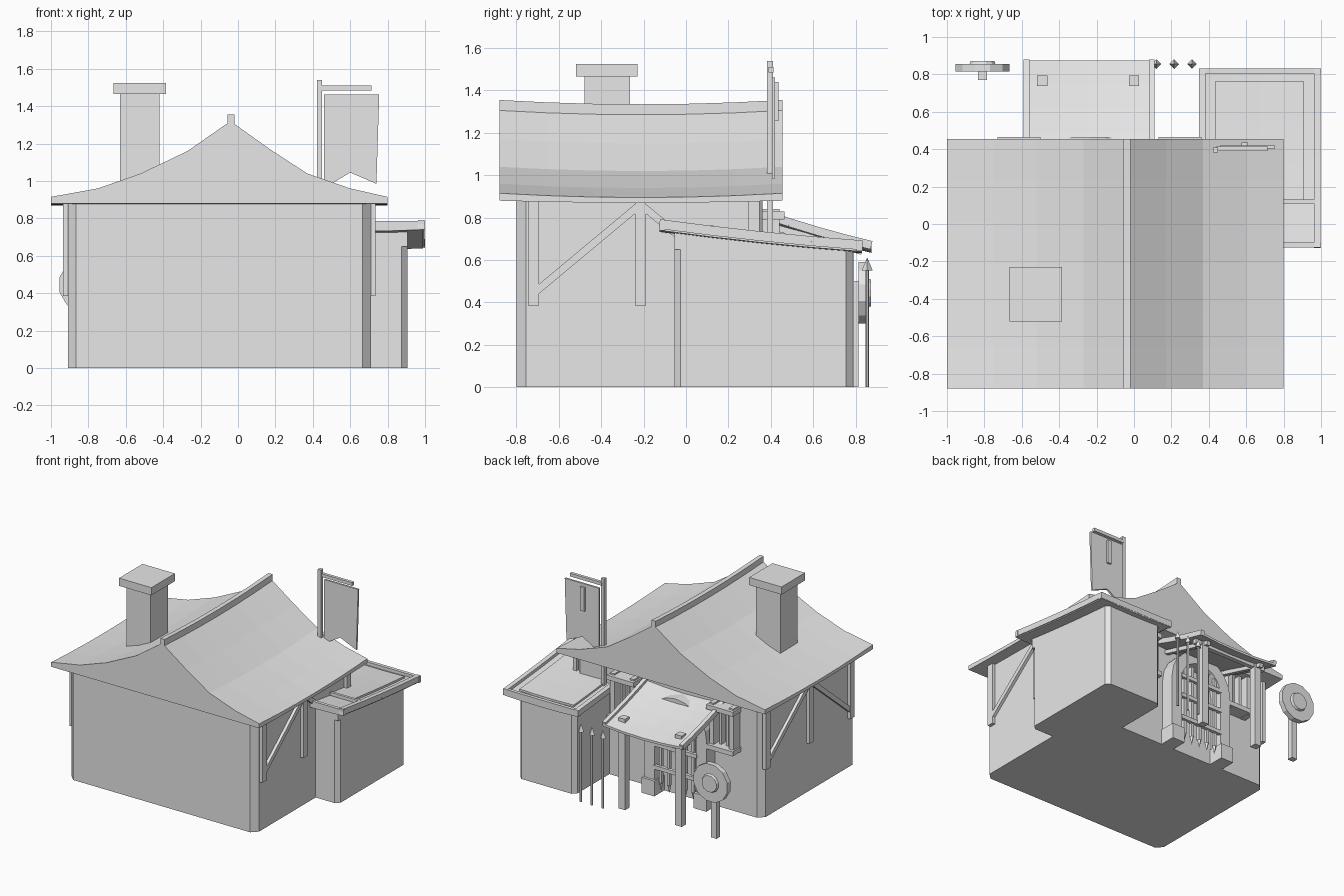
import bpy, bmesh, math
from mathutils import Vector, Matrix

if "Cube" in bpy.data.objects:
    bpy.data.objects.remove(bpy.data.objects["Cube"])

grey = bpy.data.materials.new("plain grey")
grey.use_nodes = True
grey.diffuse_color = (0.8, 0.8, 0.8, 1)
grey.node_tree.nodes["Principled BSDF"].inputs["Base Color"].default_value = (0.8, 0.8, 0.8, 1)


def finish(name, bm):
    bmesh.ops.recalc_face_normals(bm, faces=bm.faces)
    mesh = bpy.data.meshes.new(name)
    bm.to_mesh(mesh)
    bm.free()
    mesh.materials.append(grey)
    obj = bpy.data.objects.new(name, mesh)
    bpy.context.scene.collection.objects.link(obj)
    return obj


def loft(name, sections):
    """Join closed loops of equal length and cap both ends."""
    bm = bmesh.new()
    rings = [[bm.verts.new(p) for p in s] for s in sections]
    n = len(rings[0])
    for a, b in zip(rings, rings[1:]):
        for i in range(n):
            j = (i + 1) % n
            bm.faces.new((a[i], a[j], b[j], b[i]))
    bm.faces.new(rings[0])
    bm.faces.new(rings[-1])
    return finish(name, bm)


def box(name, x, y, z):
    return loft(name, [[(x[0], y[0], h), (x[1], y[0], h), (x[1], y[1], h), (x[0], y[1], h)] for h in z])


def beam(name, a, b, width, depth):
    """Straight timber from a to b; width runs sideways."""
    a, b = Vector(a), Vector(b)
    u = (b - a).normalized()
    side = u.cross(Vector((0, 0, 1))).normalized() * width / 2
    up = side.normalized().cross(u) * depth / 2
    return loft(name, [[p + side + up, p - side + up, p - side - up, p + side - up] for p in (a, b)])


def chamfered(name, x, y, z, c):
    loop = [(x[0] + c, y[0]), (x[1] - c, y[0]), (x[1], y[0] + c), (x[1], y[1] - c),
            (x[1] - c, y[1]), (x[0] + c, y[1]), (x[0], y[1] - c), (x[0], y[0] + c)]
    return loft(name, [[(px, py, h) for px, py in loop] for h in z])


def cylinder(name, x, y, z, r1, r2, length, sides, along_y=False):
    bm = bmesh.new()
    m = Matrix.Translation((x, y, z))
    if along_y:
        m = m @ Matrix.Rotation(-math.pi / 2, 4, 'X') @ Matrix.Rotation(math.pi / sides, 4, 'Z')
    bmesh.ops.create_cone(bm, cap_ends=True, segments=sides, radius1=r1, radius2=r2, depth=length, matrix=m)
    return finish(name, bm)


def sheet(name, x, ys, top, thick):
    """Sagging roof sheet whose height is top(u, y), with u from -1 to 1 across."""
    us = [-1, -0.5, 0, 0.5, 1]
    mid, half = (x[0] + x[1]) / 2, (x[1] - x[0]) / 2
    rows = []
    for y in ys:
        row = [(mid + u * half, y, top(u, y)) for u in us]
        rows.append(row + [(p[0], y, p[2] - thick) for p in reversed(row)])
    return loft(name, rows)


# Main building
chamfered("main_walls", (-0.91, 0.71), (-0.8, 0.36), (0, 0.885), 0.045)

# Curved main roof, sagging along the ridge
profile = [(-1, 0.915), (-0.75, 0.96), (-0.52, 1.04), (-0.27, 1.16), (-0.04, 1.32),
           (0.17, 1.17), (0.37, 1.04), (0.6, 0.96), (0.8, 0.915)]
stations = [-0.88 + 1.335 * i / 6 for i in range(7)]


def sag(y):
    return -0.02 * (1 - ((y + 0.2125) / 0.6675) ** 2)


loft("main_roof", [[(x, y, z + sag(y)) for x, z in profile]
                   + [(0.8, y, 0.88 + sag(y) / 2), (-1, y, 0.88 + sag(y) / 2)] for y in stations])
loft("ridge_cap", [[(x, y, z + sag(y)) for x, z in ((-0.055, 1.3), (-0.02, 1.3), (-0.02, 1.355), (-0.055, 1.355))]
                   for y in stations])

# Chimney
box("chimney_shaft", (-0.63, -0.42), (-0.48, -0.265), (0.95, 1.47))
box("chimney_cap", (-0.665, -0.385), (-0.52, -0.23), (1.465, 1.525))

# Side timbers with diagonal braces on both long walls
for side, x0, x1 in (("left", 0.705, 0.735), ("right", -0.935, -0.905)):
    xm = (x0 + x1) / 2
    for y in (-0.72, -0.215, 0.32):
        box(side + "_wall_post", (x0, x1), (y - 0.026, y + 0.026), (0.385, 0.88))
    for foot, head in ((-0.71, -0.23), (0.29, -0.2)):
        beam(side + "_wall_brace", (xm, foot, 0.45), (xm, head, 0.85), 0.025, 0.035)

# Annex with a lean-to roof
chamfered("annex_walls", (0.41, 0.905), (-0.055, 0.785), (0, 0.655), 0.03)
loft("annex_upper_walls", [[(x, -0.055, 0.65), (x, 0.77, 0.65), (x, 0.77, 0.66), (x, -0.055, 0.735)]
                           for x in (0.42, 0.905)])


def annex_top(u, y):
    t = (y + 0.125) / 0.955
    return 0.77 - 0.1 * t - 0.03 * t * (1 - t) - 0.008 * (1 - u * u)


annex_ys = [-0.125 + 0.955 * i / 4 for i in range(5)]
sheet("annex_roof", (0.36, 0.99), annex_ys, annex_top, 0.03)
sheet("annex_roof_panel", (0.435, 0.905), [0.12, 0.33, 0.55, 0.765],
      lambda u, y: annex_top(0.75 * u, y) + 0.016, 0.03)
for x in (0.365, 0.98):
    for a, b in zip(annex_ys, annex_ys[1:]):
        beam("annex_side_trim", (x, a, annex_top(1, a)), (x, b, annex_top(1, b)), 0.035, 0.045)
box("annex_eave_trim", (0.35, 1), (0.805, 0.832), (0.642, 0.69))
box("annex_upper_trim", (0.72, 1), (-0.125, -0.1), (0.74, 0.785))
beam("annex_roof_batten", (0.72, 0.12, 0.75), (0.97, 0.12, 0.75), 0.02, 0.025)

# Porch roof on two posts


def porch_top(u, y):
    t = (y - 0.36) / 0.515
    return 0.82 - 0.15 * t - 0.03 * t * (1 - t) - 0.018 * (1 - u * u)


porch_ys = [0.36 + 0.515 * i / 4 for i in range(5)]
sheet("porch_roof", (-0.58, 0.1), porch_ys, porch_top, 0.018)
for x in (-0.575, 0.095):
    for a, b in zip(porch_ys, porch_ys[1:]):
        beam("porch_side_trim", (x, a, porch_top(1, a)), (x, b, porch_top(1, b)), 0.03, 0.04)
for x in (-0.49, 0.0):
    box("porch_post", (x - 0.028, x + 0.028), (0.737, 0.793), (0, 0.71))
    beam("porch_rafter", (x, 0.36, 0.77), (x, 0.83, 0.64), 0.03, 0.03)
beam("porch_cross_beam", (-0.56, 0.765, 0.655), (0.08, 0.765, 0.655), 0.035, 0.035)

# Arched doorway and its barred gate
arch_x, spring = -0.235, 0.53
angles = [math.pi * i / 10 for i in range(11)]


def arch_ring(px, pz, dx, dz):
    inner, outer = 0.18, 0.27
    return [(px + dx * r, y, pz + dz * r) for r, y in ((inner, 0.35), (outer, 0.35), (outer, 0.465), (inner, 0.465))]


rings = [arch_ring(arch_x, spring, math.cos(a), math.sin(a)) for a in angles]
loft("door_arch", [arch_ring(arch_x, 0, 1, 0)] + rings + [arch_ring(arch_x, 0, -1, 0)])
for s in (-1, 1):
    x = arch_x + s * 0.225
    box("arch_foot", (x - 0.055, x + 0.055), (0.35, 0.485), (0, 0.12))
for i in range(5):
    x = arch_x + (i - 2) * 0.07
    box("gate_bar", (x - 0.012, x + 0.012), (0.43, 0.455), (0.1, 0.67))
    cylinder("gate_spike", x, 0.4425, 0.07, 0.001, 0.017, 0.06, 4)
for z in (0.22, 0.4, 0.56):
    box("gate_rail", (arch_x - 0.185, arch_x + 0.185), (0.445, 0.472), (z - 0.015, z + 0.015))

# Windows on the entrance wall
for x in (-0.615, 0.245):
    for s in (-1, 1):
        box("window_jamb", (x + s * 0.085 - 0.018, x + s * 0.085 + 0.018), (0.35, 0.44), (0.48, 0.84))
        box("window_bar", (x + s * 0.03 - 0.01, x + s * 0.03 + 0.01), (0.35, 0.41), (0.52, 0.8))
    for z in (0.5, 0.81):
        box("window_rail", (x - 0.115, x + 0.115), (0.35, 0.465), (z - 0.018, z + 0.018))

# Hanging banner on a pole
box("banner_pole", (0.422, 0.45), (0.382, 0.41), (0.64, 1.54))
box("banner_arm", (0.44, 0.715), (0.39, 0.414), (1.485, 1.51))
outline = [(0.46, 1.462), (0.755, 1.462), (0.74, 0.985), (0.6, 1.045), (0.5, 0.985), (0.46, 1.0)]
loft("banner_cloth", [[(x, y, z) for x, z in outline] for y in (0.405, 0.42)])
box("banner_plate", (0.575, 0.61), (0.418, 0.436), (1.255, 1.44))

# Round target on a stake
box("target_stake", (-0.835, -0.785), (0.77, 0.815), (0, 0.5))
cylinder("target_disc", -0.81, 0.835, 0.445, 0.15, 0.15, 0.04, 12, True)
cylinder("target_boss", -0.81, 0.86, 0.445, 0.075, 0.065, 0.025, 12, True)

# Row of spears
for x in (0.12, 0.215, 0.31):
    cylinder("spear_shaft", x, 0.855, 0.28, 0.009, 0.009, 0.56, 6)
    cylinder("spear_tip", x, 0.855, 0.58, 0.026, 0.001, 0.06, 4)
